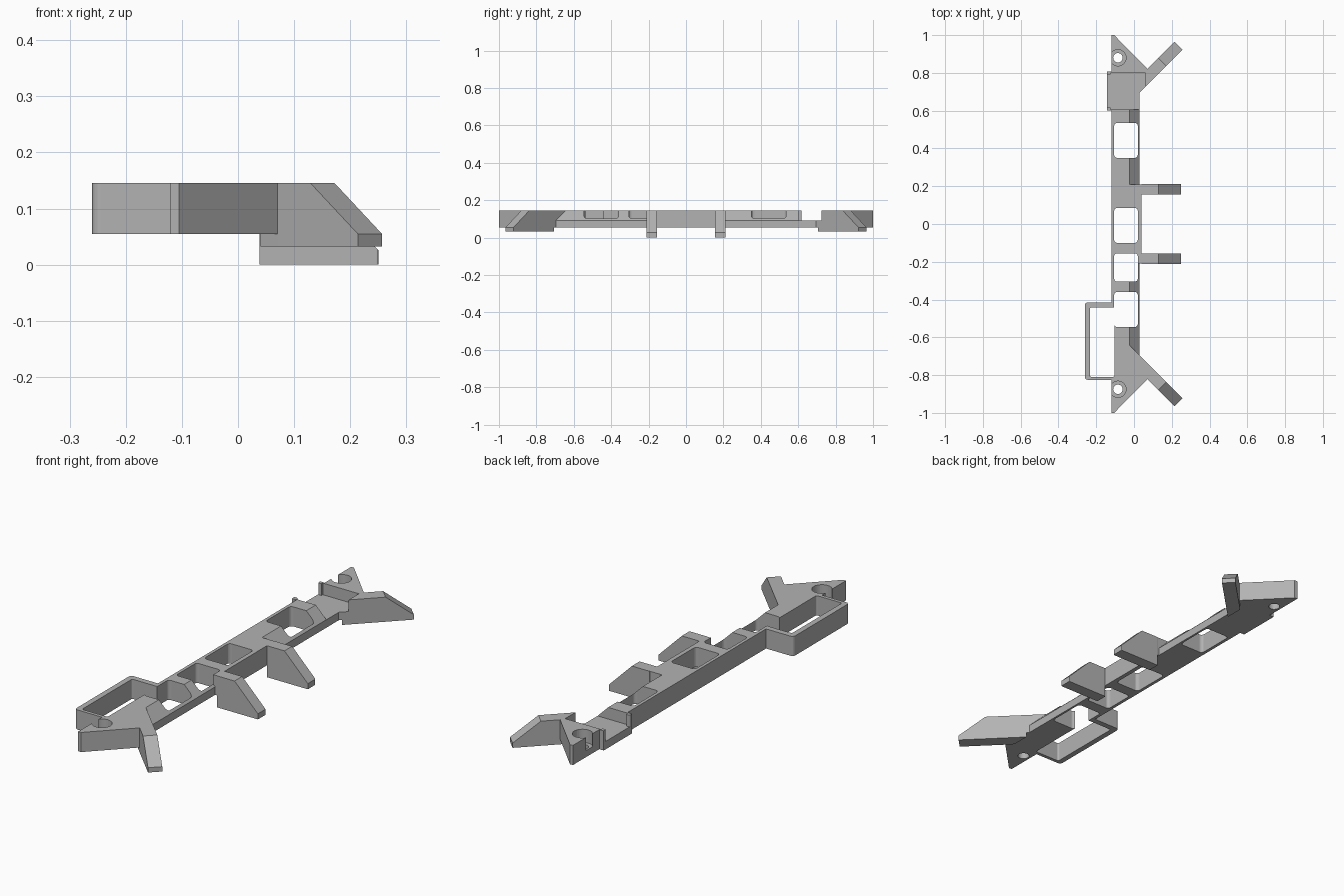
import bpy
import bmesh
import math
from mathutils import Vector

cube = bpy.data.objects.get("Cube")
if cube:
    bpy.data.objects.remove(cube, do_unlink=True)

grey = bpy.data.materials.new("plain grey")
grey.use_nodes = True
grey.diffuse_color = (0.45, 0.45, 0.45, 1)
grey.node_tree.nodes["Principled BSDF"].inputs["Base Color"].default_value = (0.45, 0.45, 0.45, 1)

BASE, TOP = 0.055, 0.146


def prism(name, plan, z0, z1, round_by=0, round_if=None, slice_at=None, slice_dir=None):
    """Extrude a plan outline, round its upright edges, slice off one side of a plane."""
    bm = bmesh.new()
    face = bm.faces.new([bm.verts.new((x, y, z0)) for x, y in plan])
    grown = bmesh.ops.extrude_face_region(bm, geom=[face])["geom"]
    for v in grown:
        if isinstance(v, bmesh.types.BMVert):
            v.co.z = z1
    if round_by:
        upright = [e for e in bm.edges
                   if abs(e.verts[0].co.z - e.verts[1].co.z) > 0.001
                   and (round_if is None or round_if(e.verts[0].co))]
        bmesh.ops.bevel(bm, geom=upright, offset=round_by, segments=4,
                        profile=0.5, affect='EDGES')
    if slice_at:
        bmesh.ops.bisect_plane(bm, geom=bm.verts[:] + bm.edges[:] + bm.faces[:],
                               plane_co=Vector(slice_at), plane_no=Vector(slice_dir),
                               clear_outer=True)
        rim = [e for e in bm.edges if e.is_boundary]
        bmesh.ops.holes_fill(bm, edges=rim, sides=0)
    bmesh.ops.recalc_face_normals(bm, faces=bm.faces[:])
    mesh = bpy.data.meshes.new(name)
    bm.to_mesh(mesh)
    bm.free()
    mesh.materials.append(grey)
    ob = bpy.data.objects.new(name, mesh)
    bpy.context.scene.collection.objects.link(ob)
    return ob


def box_plan(x0, x1, y0, y1):
    return [(x0, y0), (x1, y0), (x1, y1), (x0, y1)]


def disc_plan(x, y, r, n=32):
    return [(x + r * math.cos(i * math.tau / n), y + r * math.sin(i * math.tau / n))
            for i in range(n)]


def cut(target, cutter):
    cutter.hide_render = True
    cutter.hide_viewport = True
    cutter.display_type = 'WIRE'
    mod = target.modifiers.new(cutter.name, 'BOOLEAN')
    mod.operation = 'DIFFERENCE'
    mod.solver = 'EXACT'
    mod.object = cutter


# Long rail with pointed ends, side loop and a small tab
right_edge = [(-0.105, -1), (0.07, -0.822), (0.07, -0.735), (0.03, -0.695),
              (0.03, -0.21), (0.04, -0.21)]
outline = [(-0.12, -1)] + right_edge + [(x, -y) for x, y in reversed(right_edge)]
outline += [(-0.12, 1), (-0.12, 0.807), (-0.143, 0.807), (-0.143, 0.6), (-0.12, 0.6),
            (-0.12, -0.415), (-0.26, -0.415), (-0.26, -0.825), (-0.12, -0.825)]
rail = prism("rail", outline, BASE, TOP, 0.015, lambda p: p.x < -0.2)

# Windows through the rail and the opening of the side loop
for i, (y0, y1) in enumerate([(0.35, 0.535), (-0.1, 0.085), (-0.305, -0.155), (-0.545, -0.36)]):
    cut(rail, prism(f"window_cutter_{i}", box_plan(-0.105, 0.02, y0, y1), 0, 0.2, 0.015))
cut(rail, prism("loop_cutter", box_plan(-0.234, -0.103, -0.809, -0.442), 0, 0.2, 0.008))

# Sloped shoulder along the right edge
for name, plan in [
        ("lower_slope_cutter", [(-0.04, -0.21), (-0.04, -0.625), (0.06, -0.725), (0.06, -0.21)]),
        ("upper_slope_cutter", box_plan(-0.04, 0.06, 0.21, 0.61))]:
    cut(rail, prism(name, plan, 0.05, 0.2, slice_at=(-0.024, 0, TOP), slice_dir=(-1, 0, -1)))

# Cross notch near the back end
notch = prism("notch_cutter", box_plan(-0.2, 0.06, 0.605, 0.8), 0.092, 0.2)
cut(rail, notch)

# Counterbored screw holes
for side, y in (("front", -0.875), ("back", 0.88)):
    cut(rail, prism(f"{side}_hole_cutter", disc_plan(-0.085, y, 0.025), 0, 0.2))
    cut(rail, prism(f"{side}_bore_cutter", disc_plan(-0.085, y, 0.043), 0.085, 0.2))

# Small posts at the notch corners
for i, y in enumerate((0.602, 0.79)):
    prism(f"notch_post_{i}", box_plan(-0.143, -0.125, y, y + 0.016), BASE, TOP, 0.004)

# Diagonal arms with sloped tips
for side, s in (("front", 1), ("back", -1)):
    plan = [(0.04, -0.705), (0.257, -0.922), (0.214, -0.965), (0.07, -0.821), (0.04, -0.79)]
    arm = prism(f"{side}_arm", [(x, y * s) for x, y in plan], 0.032, TOP,
                slice_at=(0.235, -0.943 * s, BASE),
                slice_dir=(0.707, -0.707 * s, 1.32))
    if s < 0:
        cut(arm, notch)

# Straight ribs that reach down to the ground
for side, y0 in (("front", -0.211), ("back", 0.155)):
    prism(f"{side}_rib", box_plan(0.038, 0.25, y0, y0 + 0.056), 0, TOP, 0.003,
          slice_at=(0.13, 0, TOP), slice_dir=(1, 0, 1))
